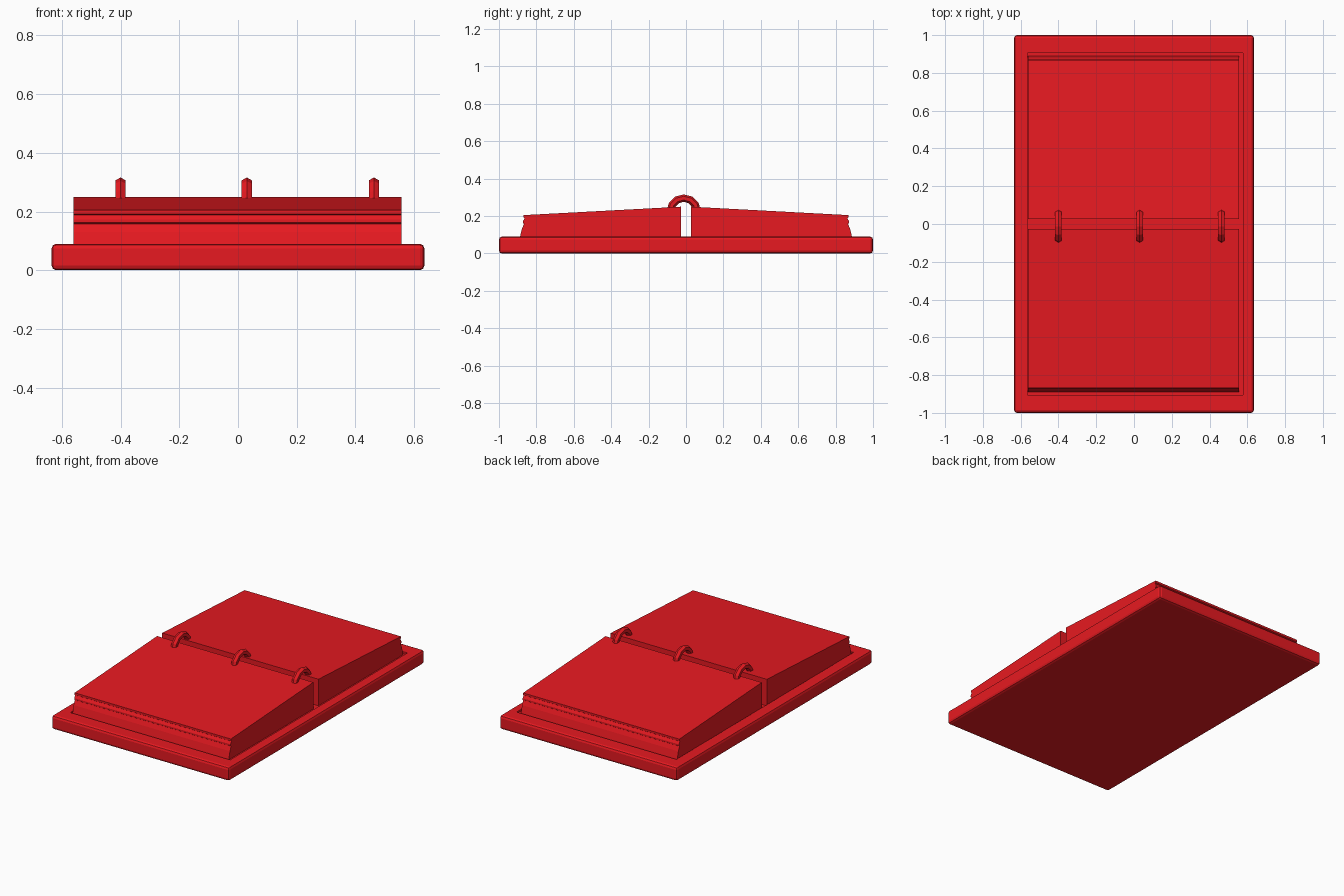
import bpy, bmesh, math

if "Cube" in bpy.data.objects:
    bpy.data.objects.remove(bpy.data.objects["Cube"])

red = bpy.data.materials.new("red")
red.diffuse_color = (0.8, 0.01, 0.015, 1)
red.use_nodes = True
red.node_tree.nodes["Principled BSDF"].inputs["Base Color"].default_value = red.diffuse_color


def make(name, bm):
    bmesh.ops.recalc_face_normals(bm, faces=bm.faces)
    mesh = bpy.data.meshes.new(name)
    bm.to_mesh(mesh)
    bm.free()
    ob = bpy.data.objects.new(name, mesh)
    bpy.context.collection.objects.link(ob)
    mesh.materials.append(red)
    return ob


def prism(name, profile, x0, x1):
    """Extrude a (y, z) profile along x."""
    bm = bmesh.new()
    a = [bm.verts.new((x0, y, z)) for y, z in profile]
    face = bm.faces.new(a)
    new = bmesh.ops.extrude_face_region(bm, geom=[face])["geom"]
    for v in new:
        if isinstance(v, bmesh.types.BMVert):
            v.co.x = x1
    return make(name, bm)


# Base cover: bevelled slab with a shallow recess for the pages
X, Y, H = 0.635, 1.0, 0.09
bm = bmesh.new()
bmesh.ops.create_cube(bm, size=1)
for v in bm.verts:
    v.co = (v.co.x * 2 * X, v.co.y * 2 * Y, (v.co.z + 0.5) * H)
bmesh.ops.bevel(bm, geom=bm.edges[:], offset=0.016, segments=2,
                profile=0.5, affect='EDGES')
top = max(bm.faces, key=lambda f: f.calc_center_median().z + f.calc_area())
if top.calc_center_median().z < H / 2:
    top = max(bm.faces, key=lambda f: (f.normal.z > 0.9) * f.calc_area())
bmesh.ops.inset_region(bm, faces=[top], thickness=0.04)
for v in top.verts:
    v.co.x = 0.578 if v.co.x > 0 else -0.565
    v.co.y = math.copysign(0.905, v.co.y)
floor = bmesh.ops.extrude_face_region(bm, geom=[top])["geom"]
for v in floor:
    if isinstance(v, bmesh.types.BMVert):
        v.co.z -= 0.012
bmesh.ops.delete(bm, geom=[top], context='FACES_ONLY')
make("base_cover", bm)

# Two page stacks, sloping down from the spine, with a few fanned sheets
for side, name in ((-1, "front"), (1, "back")):
    prof = [(0.026, 0.078), (0.026, 0.25), (0.868, 0.205), (0.868, 0.192),
            (0.862, 0.188), (0.872, 0.172), (0.872, 0.162), (0.866, 0.158),
            (0.878, 0.13), (0.89, 0.078)]
    prism(name + "_pages", [(side * y, z) for y, z in prof], -0.56, 0.557)

# Three hexagonal binder rings arching over the gap
for i, cx in enumerate((-0.40, 0.03, 0.463)):
    bm = bmesh.new()
    R, r, n = 0.072, 0.02, 6
    loops = []
    for k in range(-1, 8):
        a = math.pi * k / 6
        loop = []
        for s in range(n):
            b = 2 * math.pi * s / n
            q = R + r * math.cos(b)
            loop.append(bm.verts.new((cx + r * math.sin(b),
                                      -0.012 + q * math.cos(a),
                                      0.224 + q * math.sin(a))))
        loops.append(loop)
    for p, q in zip(loops, loops[1:]):
        for s in range(n):
            t = (s + 1) % n
            bm.faces.new((p[s], p[t], q[t], q[s]))
    bm.faces.new(loops[0])
    bm.faces.new(loops[-1])
    make(f"ring_{i + 1}", bm)
